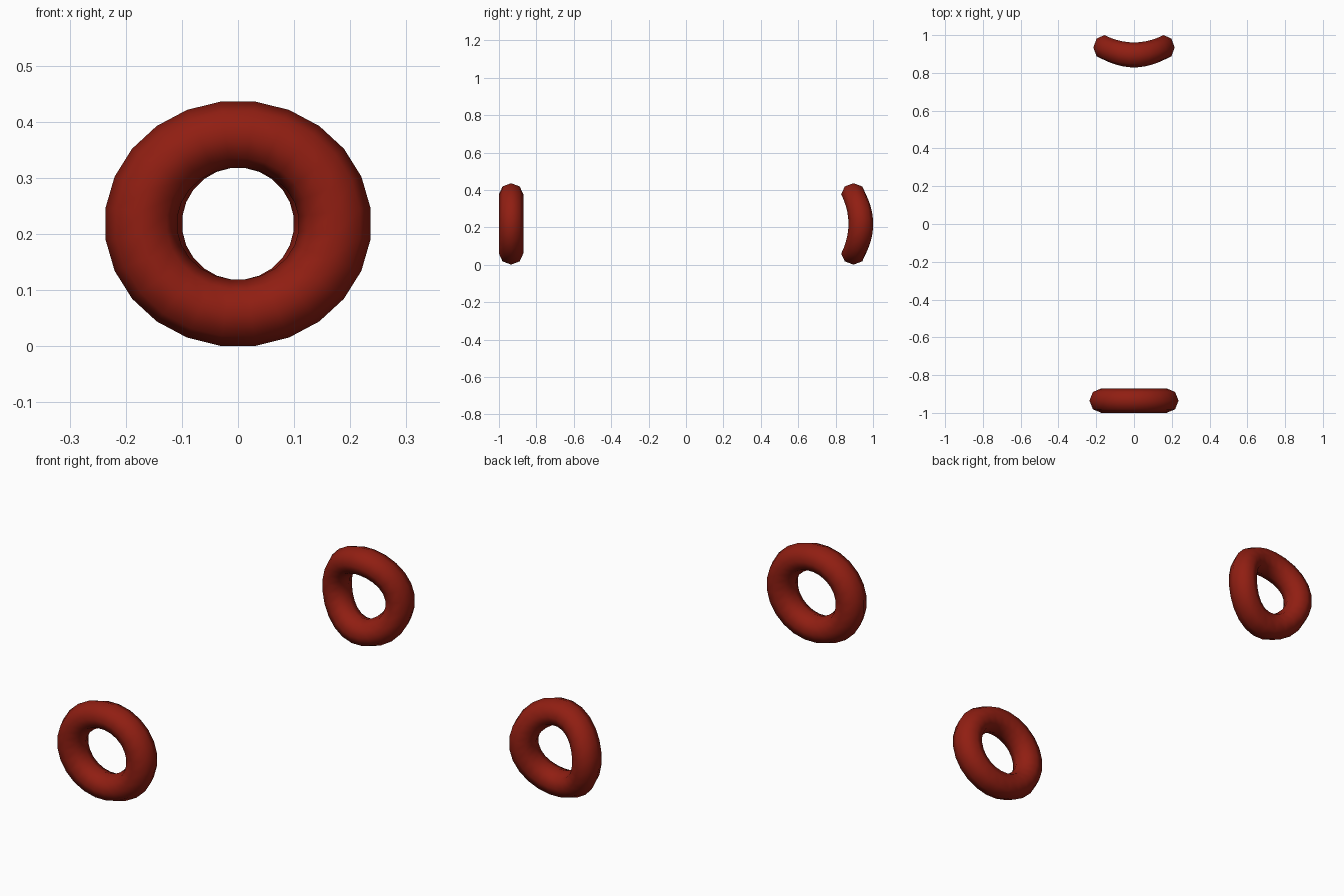
import bpy, bmesh
from math import sin, cos, pi

if "Cube" in bpy.data.objects:
    bpy.data.objects.remove(bpy.data.objects["Cube"])

SEG, SIDES = 24, 8
HEIGHT = 0.2185

red = bpy.data.materials.new("dark_red")
red.diffuse_color = (0.28, 0.013, 0.006, 1)
red.use_nodes = True
red.node_tree.nodes["Principled BSDF"].inputs["Base Color"].default_value = red.diffuse_color


def ring(name, y, outer_x, hole_x, outer_z, hole_z, depth, bend):
    """Oval upright ring; bend makes its sides and top/bottom bow apart in y."""
    bm = bmesh.new()
    loops = []
    for i in range(SEG):
        a = 2 * pi * (i + 0.5) / SEG
        loop = []
        for j in range(SIDES):
            b = 2 * pi * j / SIDES
            rx = (outer_x + hole_x) / 2 + (outer_x - hole_x) / 2 * cos(b)
            rz = (outer_z + hole_z) / 2 + (outer_z - hole_z) / 2 * cos(b)
            loop.append(bm.verts.new((rx * cos(a),
                                      y + depth * sin(b) + bend * cos(2 * a),
                                      HEIGHT + rz * sin(a))))
        loops.append(loop)
    for i in range(SEG):
        p, q = loops[i], loops[(i + 1) % SEG]
        for j in range(SIDES):
            k = (j + 1) % SIDES
            bm.faces.new((p[j], q[j], q[k], p[k]))
    bmesh.ops.recalc_face_normals(bm, faces=bm.faces)
    for f in bm.faces:
        f.smooth = True
    mesh = bpy.data.meshes.new(name)
    bm.to_mesh(mesh)
    bm.free()
    mesh.materials.append(red)
    ob = bpy.data.objects.new(name, mesh)
    bpy.context.collection.objects.link(ob)
    return ob


# Flat, slightly wide ring at the front
ring("front_ring", -0.935, 0.238, 0.109, 0.2195, 0.100, 0.065, 0.0)
# Saddle-bent ring at the back
ring("back_ring", 0.915, 0.217, 0.100, 0.2195, 0.100, 0.066, 0.020)
